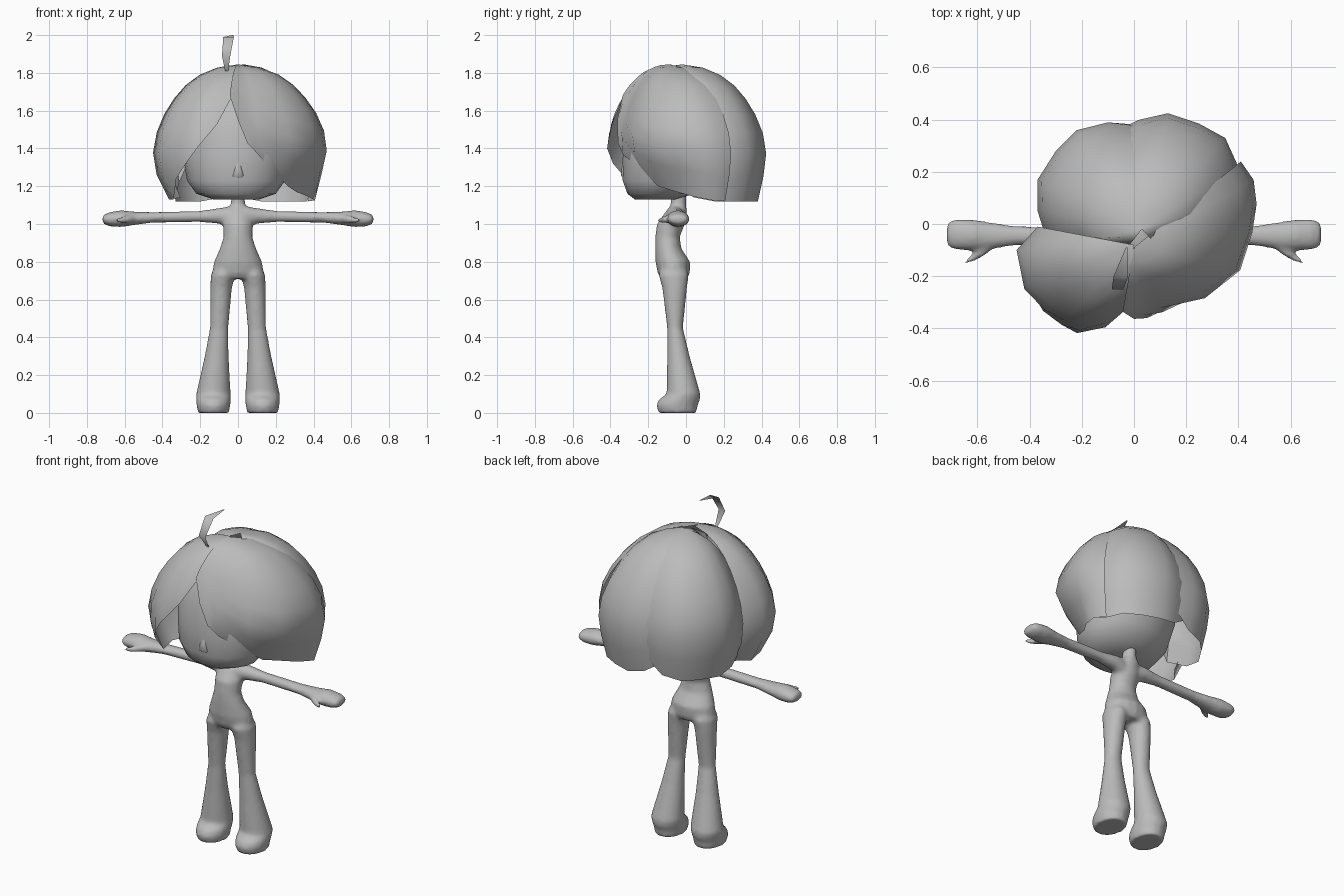
import bpy, bmesh, math
from mathutils import Vector

if "Cube" in bpy.data.objects:
    bpy.data.objects.remove(bpy.data.objects["Cube"], do_unlink=True)

grey = bpy.data.materials.new("plain grey")
grey.use_nodes = True
grey.diffuse_color = (0.5, 0.5, 0.5, 1)
grey.node_tree.nodes["Principled BSDF"].inputs["Base Color"].default_value = (0.5, 0.5, 0.5, 1)


def finish(name, bm, centre=None):
    """Turn a bmesh into a smooth-shaded object; open sheets face away from centre."""
    bmesh.ops.recalc_face_normals(bm, faces=bm.faces)
    if centre:
        bm.normal_update()
        if sum(f.normal.dot(f.calc_center_median() - Vector(centre)) for f in bm.faces) < 0:
            bmesh.ops.reverse_faces(bm, faces=bm.faces)
    mesh = bpy.data.meshes.new(name)
    bm.to_mesh(mesh)
    bm.free()
    ob = bpy.data.objects.new(name, mesh)
    bpy.context.collection.objects.link(ob)
    mesh.materials.append(grey)
    bpy.ops.object.select_all(action='DESELECT')
    ob.select_set(True)
    bpy.context.view_layer.objects.active = ob
    bpy.ops.object.shade_smooth_by_angle(angle=math.radians(60))
    return ob


def skin(bm, rows, closed):
    """Quads between neighbouring rows of points."""
    rows = [[bm.verts.new(p) for p in row] for row in rows]
    n = len(rows[0])
    for a, b in zip(rows, rows[1:]):
        for i in range(n if closed else n - 1):
            j = (i + 1) % n
            bm.faces.new((a[i], a[j], b[j], b[i]))
    return rows


def loft(bm, sections, along_x=False, mirror=1, sides=16):
    """Oval sections (x, y, z, half width, half depth) joined into a closed tube."""
    rows = []
    for x, y, z, a, b in sections:
        row = []
        for k in range(sides):
            c, s = math.cos(math.tau * k / sides), math.sin(math.tau * k / sides)
            p = (x, y + a * c, z + b * s) if along_x else (x + a * c, y + b * s, z)
            row.append((p[0] * mirror, p[1], p[2]))
        rows.append(row)
    rows = skin(bm, rows, True)
    for end in (rows[0], rows[-1]):
        bm.faces.new(end)


# Torso with neck
TORSO = [(0, cy, z, rx, ry) for z, rx, ry, cy in (
    (1.19, .036, .041, -.04), (1.10, .038, .041, -.04), (1.07, .07, .055, -.05),
    (1.0, .08, .075, -.08), (.93, .077, .065, -.098), (.87, .097, .07, -.094),
    (.8, .128, .092, -.07), (.74, .138, .085, -.065), (.71, .1, .07, -.062))]
# Legs with flared lower part and foot, arms with hand and thumb
LEG = [(.07, -.07, .82, .03, .045), (.08, -.065, .73, .064, .08), (.09, -.06, .66, .058, .066),
       (.1, -.058, .45, .049, .042), (.113, -.04, .3, .064, .06), (.13, -.013, .1, .092, .09),
       (.13, -.035, .07, .092, .11), (.13, -.048, .04, .09, .11), (.13, -.045, 0, .082, .102)]
ARM = [(.04, -.06, 1.035, .05, .06), (.1, -.05, 1.043, .043, .042), (.2, -.045, 1.04, .032, .03),
       (.45, -.045, 1.035, .037, .028), (.55, -.045, 1.03, .052, .036), (.62, -.042, 1.028, .06, .045),
       (.68, -.04, 1.025, .06, .038), (.71, -.04, 1.025, .05, .025), (.718, -.04, 1.025, .035, .015)]
THUMB = [(.53, -.07, 1.03, .02, .02), (.58, -.105, 1.025, .022, .022),
         (.62, -.13, 1.02, .017, .018), (.65, -.148, 1.02, .007, .009)]

# One continuous body: the tubes are fused and the joints softened
bm = bmesh.new()
loft(bm, TORSO)
for m in (1, -1):
    loft(bm, LEG, False, m)
    loft(bm, ARM, True, m)
    loft(bm, THUMB, True, m, 8)
body = finish("body", bm)
fuse = body.modifiers.new("fuse", 'REMESH')
fuse.mode = 'VOXEL'
fuse.voxel_size = .01
fuse.use_smooth_shade = True
soften = body.modifiers.new("soften", 'SMOOTH')
soften.factor = .5
soften.iterations = 9

# Head, wide and flat under the chin, and a small nose
bm = bmesh.new()
loft(bm, [(-.01, cy, z, rx, ry) for z, rx, ry, cy in (
    (1.13, .12, .11, -.16), (1.16, .21, .175, -.135), (1.23, .26, .225, -.11),
    (1.35, .28, .25, -.085), (1.5, .285, .255, -.07), (1.65, .23, .21, -.06),
    (1.76, .12, .12, -.05), (1.79, .03, .03, -.05))], sides=20)
finish("head", bm)
bm = bmesh.new()
loft(bm, [(0, -.315, 1.38, .004, .006), (0, -.318, 1.3, .022, .022),
          (0, -.32, 1.255, .035, .024), (0, -.305, 1.225, .025, .01)], sides=8)
finish("nose", bm)

# Hair locks: the dome curve gives reach from the crown against height
DOME = [(.0, 1.845), (.17, 1.84), (.42, 1.8), (.63, 1.73), (.76, 1.66), (.86, 1.59),
        (.97, 1.47), (1, 1.38), (.98, 1.28), (.9, 1.12)]


def lock(name, crown, columns, tip_reach=.9, rows=9):
    """Open sheet: columns (x, y, bottom z, tuck) run down the dome, tips tucked inward."""
    dome = DOME[:-1] + [(tip_reach, 1.12)]

    def reach(z):
        for (f0, z0), (f1, z1) in zip(dome, dome[1:]):
            if z >= z1:
                return f0 + (f1 - f0) * (z0 - z) / (z0 - z1)
        return tip_reach

    bm = bmesh.new()
    grid = []
    for x, y, bottom, tuck in columns:
        col = []
        for k in range(rows + 1):
            # rows bunch up near the crown, where the dome is flat
            z = 1.845 - (1.845 - bottom) * (k / rows) ** 1.7
            f = reach(z) * (1 - tuck * max(0, (1.45 - z) / (1.45 - bottom)) ** 1.3)
            col.append((crown[0] + f * (x - crown[0]), crown[1] + f * (y - crown[1]), z))
        grid.append(col)
    skin(bm, grid, False)
    bmesh.ops.remove_doubles(bm, verts=bm.verts, dist=.0005)
    return finish(name, bm, (0, 0, 1.4))


lock("front_left_lock", (0, -.09), [
    (-.06, -.43, 1.68, 0), (0, -.395, 1.55, 0), (.05, -.365, 1.43, 0), (.11, -.345, 1.37, .04),
    (.28, -.29, 1.27, .3), (.42, -.18, 1.2, .33), (.47, -.03, 1.17, .29),
    (.48, .08, 1.145, .15), (.46, .17, 1.125, .02), (.41, .24, 1.12, 0)])
lock("front_right_lock", (0, -.08), [
    (-.04, -.42, 1.68, 0), (-.12, -.425, 1.53, 0), (-.22, -.42, 1.4, 0), (-.28, -.39, 1.32, 0),
    (-.35, -.335, 1.24, 0), (-.42, -.25, 1.13, 0), (-.45, -.1, 1.13, 0), (-.37, -.01, 1.14, 0)], .8)
lock("back_right_lock", (.03, -.02), [
    (-.15, -.25, 1.8, 0), (-.33, -.1, 1.22, 0), (-.37, .05, 1.14, 0), (-.37, .17, 1.12, 0),
    (-.3, .28, 1.12, 0), (-.22, .36, 1.12, 0), (-.1, .39, 1.14, 0), (.0, .385, 1.22, 0)])
lock("back_left_lock", (.03, -.02), [
    (-.08, .36, 1.2, 0), (.02, .4, 1.14, 0), (.13, .425, 1.12, 0), (.25, .385, 1.12, 0),
    (.35, .33, 1.12, 0), (.4, .22, 1.12, 0), (.42, .1, 1.16, 0), (.2, -.2, 1.8, 0)])

# Curled strand on top
bm = bmesh.new()
skin(bm, [[(x - w, y, z), (x + w, y, z)] for x, y, z, w in (
    (-.06, -.2, 1.81, .008), (-.063, -.25, 1.89, .022),
    (-.05, -.2, 1.99, .028), (-.028, -.09, 2.0, .003))], False)
finish("top_strand", bm, (-.06, 0, 1.85))
